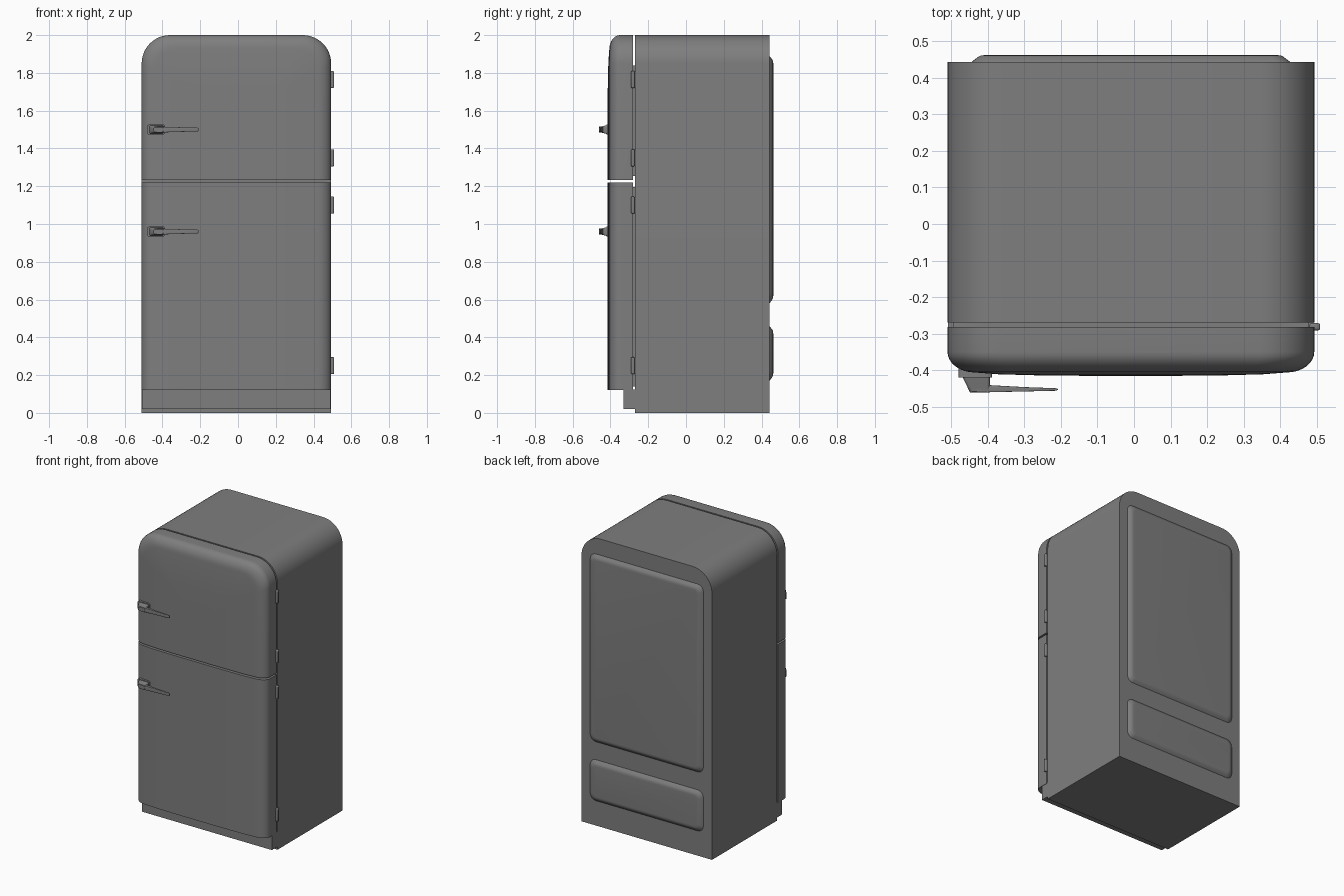
import bpy, bmesh, math

if "Cube" in bpy.data.objects:
    bpy.data.objects.remove(bpy.data.objects["Cube"])

enamel = bpy.data.materials.new("grey enamel")
enamel.use_nodes = True
GREY = (0.21, 0.21, 0.21, 1)
enamel.diffuse_color = GREY
enamel.node_tree.nodes["Principled BSDF"].inputs["Base Color"].default_value = GREY

LEFT, RIGHT, TOP = -0.51, 0.493, 2.0


def rounded(x0, x1, z0, z1, top=0.0, bottom=0.0, steps=12):
    """Outline in x and z with rounded top and bottom corners."""
    pts = []
    corners = ((x1, z1, -1, -1, top, 0), (x0, z1, 1, -1, top, 90),
               (x0, z0, 1, 1, bottom, 180), (x1, z0, -1, 1, bottom, 270))
    for x, z, sx, sz, r, start in corners:
        n = steps if r else 0
        for i in range(n + 1):
            a = math.radians(start + 90 * i / max(n, 1))
            px, pz = x + sx * r, z + sz * r
            pts.append((px + r * math.cos(a), pz + r * math.sin(a)))
    return pts


def loft(name, sections, angle=35):
    """Skin matching rings of points and close both ends."""
    bm = bmesh.new()
    rings = [[bm.verts.new(p) for p in s] for s in sections]
    for a, b in zip(rings, rings[1:]):
        for i in range(len(a)):
            j = (i + 1) % len(a)
            bm.faces.new((a[i], a[j], b[j], b[i]))
    bm.faces.new(rings[0])
    bm.faces.new(rings[-1])
    bmesh.ops.recalc_face_normals(bm, faces=bm.faces)
    mesh = bpy.data.meshes.new(name)
    bm.to_mesh(mesh)
    bm.free()
    mesh.materials.append(enamel)
    obj = bpy.data.objects.new(name, mesh)
    bpy.context.collection.objects.link(obj)
    bpy.ops.object.select_all(action='DESELECT')
    obj.select_set(True)
    bpy.context.view_layer.objects.active = obj
    bpy.ops.object.shade_smooth_by_angle(angle=math.radians(angle))
    return obj


def at_y(outline, y):
    return [(x, y, z) for x, z in outline]


def box(name, x0, x1, y0, y1, z0, z1, bevel=0.0):
    outline = rounded(x0, x1, z0, z1)
    obj = loft(name, [at_y(outline, y0), at_y(outline, y1)])
    if bevel:
        mod = obj.modifiers.new("soft edges", 'BEVEL')
        mod.width, mod.segments = bevel, 3
    return obj


# Cabinet
shell = rounded(LEFT, RIGHT, 0, TOP, top=0.15)
loft("cabinet", [at_y(shell, -0.27), at_y(shell, 0.443)])


# Doors, rounded over the front at the sides and, for the upper one, the top
def door(name, z0, z1, radius):
    sections = [at_y(rounded(LEFT, RIGHT, z0, z1, top=radius), -0.281)]
    curve = []
    for i in range(9):
        a = math.radians(90 * i / 8)
        curve.append((0.075 * (1 - math.cos(a)), -0.35 - 0.056 * math.sin(a)))
    curve += [(0.14, -0.411), (0.25, -0.414), (0.36, -0.415)]
    for inset, y in curve:
        drop = inset if radius else 0
        r = max(radius - inset * 0.5, 0.02) if radius else 0
        outline = rounded(LEFT + inset, RIGHT - inset, z0, z1 - drop, top=r)
        sections.append(at_y(outline, y))
    loft(name, sections)


door("freezer_door", 1.232, TOP, 0.15)
door("main_door", 0.12, 1.22, 0)

# Seals between doors and cabinet
for name, z0, z1 in (("freezer_seal", 1.255, 1.84), ("main_seal", 0.14, 1.195)):
    box(name, LEFT + 0.015, RIGHT - 0.015, -0.285, -0.265, z0, z1)

# Kick plate
box("kick_plate", LEFT + 0.002, RIGHT - 0.002, -0.33, -0.26, 0.02, 0.125)

# Hinges on the left side
for i, z in enumerate((1.765, 1.35, 1.1, 0.25)):
    box(f"hinge_{i + 1}", 0.48, 0.509, -0.291, -0.271, z - 0.045, z + 0.045, 0.006)


# Pressed panels on the back
def back_panel(name, z0, z1):
    sections = []
    for inset, y in ((0, 0.44), (0.004, 0.445), (0.02, 0.457), (0.028, 0.461), (0.04, 0.462)):
        outline = rounded(-0.446 + inset, 0.429 - inset, z0 + inset, z1 - inset,
                          top=0.045 - inset / 2, bottom=0.045 - inset / 2, steps=6)
        sections.append(at_y(outline, y))
    loft(name, sections, 50)


back_panel("upper_back_panel", 0.58, 1.89)
back_panel("lower_back_panel", 0.17, 0.46)


# Latch handles: mounting plate, tapered post and slim lever
def handle(prefix, z):
    plate = rounded(-0.48, -0.388, z - 0.027, z + 0.027, top=0.01, bottom=0.01, steps=4)
    loft(prefix + "_handle_plate", [at_y(plate, -0.385), at_y(plate, -0.42)])
    post = []
    for y, x0, h in ((-0.41, -0.472, 0.024), (-0.425, -0.466, 0.022),
                     (-0.445, -0.456, 0.017), (-0.458, -0.45, 0.015), (-0.461, -0.447, 0.012)):
        post.append(at_y(rounded(x0, -0.394, z - h, z + h, top=0.008, bottom=0.008, steps=4), y))
    loft(prefix + "_handle_post", post)
    lever = []
    for x, y0, y1, h in ((-0.43, -0.46, -0.438, 0.016), (-0.39, -0.46, -0.441, 0.015),
                         (-0.3, -0.458, -0.446, 0.012), (-0.215, -0.456, -0.449, 0.010),
                         (-0.208, -0.454, -0.451, 0.007)):
        lever.append([(x, y, v) for y, v in rounded(y0, y1, z - h, z + h,
                                                    top=0.001, bottom=0.001, steps=3)])
    loft(prefix + "_handle_lever", lever)


handle("upper", 1.5)
handle("lower", 0.96)
